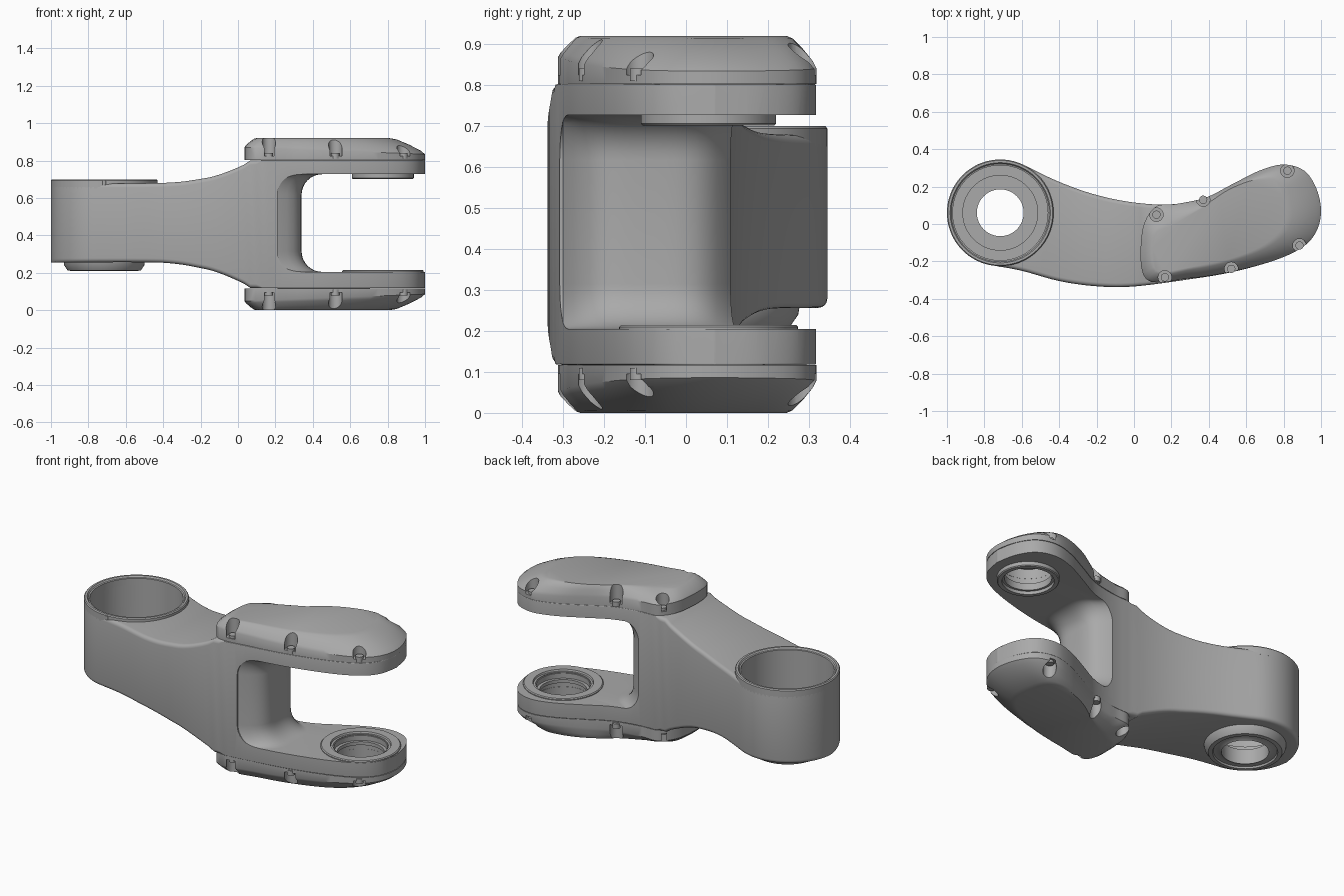
import bpy, bmesh, math
from mathutils import Vector

if "Cube" in bpy.data.objects:
    bpy.data.objects.remove(bpy.data.objects["Cube"])

grey = bpy.data.materials.new("cast_grey")
grey.use_nodes = True
COLOUR = (0.4, 0.4, 0.4, 1)
grey.diffuse_color = COLOUR
grey.node_tree.nodes["Principled BSDF"].inputs["Base Color"].default_value = COLOUR

HEIGHT = 0.92
HUB = (-0.715, 0.06)      # large bearing axis
FORK = (0.775, 0.055)     # fork bearing axis
HUB_R = 0.285


def finish(bm, name):
    bmesh.ops.remove_doubles(bm, verts=bm.verts, dist=1e-5)
    bmesh.ops.recalc_face_normals(bm, faces=bm.faces)
    mesh = bpy.data.meshes.new(name)
    bm.to_mesh(mesh)
    bm.free()
    mesh.materials.append(grey)
    obj = bpy.data.objects.new(name, mesh)
    bpy.context.collection.objects.link(obj)
    return obj


def loft(name, rings, closed=False):
    """Skin a list of equal rings; cap the ends unless the loft closes on itself."""
    bm = bmesh.new()
    loops = [[bm.verts.new(p) for p in ring] for ring in rings]
    pairs = list(zip(loops, loops[1:]))
    if closed:
        pairs.append((loops[-1], loops[0]))
    else:
        bm.faces.new(loops[0])
        bm.faces.new(loops[-1])
    for a, b in pairs:
        for i in range(len(a)):
            j = (i + 1) % len(a)
            bm.faces.new((a[i], a[j], b[j], b[i]))
    return finish(bm, name)


def lathe(name, centre, profile, sides=72):
    """Turn a closed (radius, height) profile round a vertical axis."""
    rings = []
    for i in range(sides):
        a = 2 * math.pi * i / sides
        rings.append([(centre[0] + r * math.cos(a), centre[1] + r * math.sin(a), z)
                      for r, z in profile])
    return loft(name, rings, closed=True)


def rod(name, centre, r, z0, z1, sides=24):
    return lathe(name, centre, [(0, z0), (r, z0), (r, z1), (0, z1)], sides)


def smooth_path(pts, steps=6, closed=False):
    """Catmull-Rom curve through the points."""
    pts = [Vector(p) for p in pts]
    n, out = len(pts), []
    for i in range(n if closed else n - 1):
        if closed:
            p0, p1, p2, p3 = (pts[(i + k) % n] for k in (-1, 0, 1, 2))
        else:
            p0, p1, p2, p3 = (pts[min(max(i + k, 0), n - 1)] for k in (-1, 0, 1, 2))
        for s in range(steps):
            t = s / steps
            out.append(p1 + 0.5 * t * (p2 - p0 + t * (2 * p0 - 5 * p1 + 4 * p2 - p3
                       + t * (3 * (p1 - p2) + p3 - p0))))
    return out if closed else out + [pts[-1]]


def lookup(path, x):
    for a, b in zip(path, path[1:]):
        if a.x <= x <= b.x and b.x > a.x:
            return a.y + (b.y - a.y) * (x - a.x) / (b.x - a.x)
    return path[0].y if x < path[0].x else path[-1].y


def cut(target, cutter):
    mod = target.modifiers.new("cut", "BOOLEAN")
    mod.operation, mod.solver, mod.object = "DIFFERENCE", "EXACT", cutter
    cutter.hide_render = True
    bpy.context.view_layer.objects.active = target
    bpy.ops.object.modifier_apply(modifier=mod.name)
    bpy.data.objects.remove(cutter)


# Plan edges and roof line of the arm
tip = [(0.8, 0.318), (0.91, 0.285), (0.975, 0.19), (1, 0.07)]
back_edge = smooth_path([(-0.6, 0.321), (-0.4, 0.225), (-0.2, 0.155), (0, 0.115), (0.2, 0.105),
                         (0.38, 0.14), (0.52, 0.21), (0.67, 0.285)] + tip)
front_edge = smooth_path([(-0.76, -0.221), (-0.6, -0.25), (-0.4, -0.305), (-0.2, -0.333),
                          (0, -0.334), (0.3, -0.295), (0.52, -0.258), (0.75, -0.195),
                          (0.9, -0.125), (0.975, -0.04), (1, 0.07)])
roof = smooth_path([(-1, 0.68), (-0.42, 0.68), (-0.2, 0.702), (-0.1, 0.725), (0, 0.763),
                    (0.06, 0.79), (0.13, 0.802), (1, 0.802)])


def section(x):
    """Rounded rectangle across the arm at station x."""
    round_y = math.sqrt(max(HUB_R ** 2 - (x - HUB[0]) ** 2, 0))
    y0 = HUB[1] - round_y if x < -0.76 else lookup(front_edge, x)
    y1 = HUB[1] + round_y if x < -0.6 else lookup(back_edge, x)
    z1 = lookup(roof, x)
    z0 = HEIGHT - z1 + (0.015 if x < -0.4 else 0.015 * max(0, -x / 0.4))
    r = min(0.022 if x < 0.1 else 0.004, (y1 - y0) * 0.45)
    ring = []
    for k, (cy, cz) in enumerate([(y1 - r, z1 - r), (y0 + r, z1 - r),
                                  (y0 + r, z0 + r), (y1 - r, z0 + r)]):
        for s in range(5):
            a = math.pi / 2 * (k + s / 4)
            ring.append((x, cy + r * math.cos(a), cz + r * math.sin(a)))
    return ring


N = 96
arm = loft("forked_arm", [section(-0.9998 * math.cos(math.pi * i / N)) for i in range(N + 1)])

# Fork gap: rounded slot whose throat curves away at the front and back
slot_rings = []
for i in range(41):
    y = -0.5 + i * 0.025
    shift = -0.13 * min(1, abs(y + 0.09) / 0.21) ** 4
    ring = [(1.3, y, 0.205), (1.3, y, 0.727)]
    for cz, a0 in ((0.617, 90), (0.315, 180)):
        for s in range(9):
            a = math.radians(a0 + s * 90 / 8)
            ring.append((0.45 + shift + 0.11 * math.cos(a), y, cz + 0.11 * math.sin(a)))
    slot_rings.append(ring)
cut(arm, loft("slot_cutter", slot_rings))

# Hub bore, stepped and open at the bottom
cut(arm, lathe("hub_cutter", HUB, [(0, 0.85), (0.256, 0.85), (0.256, 0.36), (0.2, 0.36),
                                   (0.2, 0.29), (0.125, 0.29), (0.125, 0.1), (0, 0.1)]))
hub_rim = lathe("hub_rim", HUB, [(HUB_R, 0.65), (HUB_R, 0.694), (0.28, 0.7),
                                 (0.268, 0.7), (0.262, 0.692), (0.254, 0.69), (0.254, 0.65)])
hub_flange = lathe("hub_flange", HUB, [(0.218, 0.265), (0.214, 0.24), (0.195, 0.212),
                                       (0.172, 0.21), (0.168, 0.22), (0.14, 0.22),
                                       (0.125, 0.212), (0.125, 0.3), (0.2, 0.3)])
rim_key = rod("rim_key", (HUB[0], HUB[1] - 0.281), 0.01, 0.67, 0.695, 12)

# Fork covers: flat plate with sloping shoulders
cover_base = [(0.042, -0.05), (0.11, 0.088), (0.22, 0.106), (0.38, 0.14), (0.52, 0.21),
              (0.67, 0.285)] + tip + [(0.975, -0.04), (0.9, -0.125), (0.75, -0.195),
              (0.52, -0.256), (0.3, -0.29), (0.065, -0.295)]
cover_top = [(0.11, -0.06), (0.2, -0.01), (0.28, 0.04), (0.38, 0.1), (0.5, 0.18), (0.62, 0.23),
             (0.72, 0.245), (0.78, 0.21), (0.8, 0.14), (0.81, 0.06), (0.8, 0), (0.76, -0.06),
             (0.66, -0.13), (0.5, -0.19), (0.32, -0.23), (0.12, -0.25)]
base_path = smooth_path(cover_base, closed=True)
top_path = smooth_path(cover_top, closed=True)
screw_spots = [(0.12, 0.05), (0.37, 0.13), (0.82, 0.285), (0.885, -0.115), (0.52, -0.24),
               (0.165, -0.285)]


def shoulder(p):
    return 0.872 - 0.038 * p.x


def cover(name, flip):
    def lift(z):
        return HEIGHT - z if flip else z
    rings = [[(p.x, p.y, lift(0.803)) for p in base_path],
             [(p.x, p.y, lift(shoulder(p))) for p in base_path]]
    for t, rise in ((0.12, 0.22), (0.45, 0.6), (0.8, 0.92), (1, 1)):
        ring = []
        for p, q in zip(base_path, top_path):
            m, z = p.lerp(q, t), shoulder(p)
            ring.append((m.x, m.y, lift(z + (HEIGHT - z) * rise)))
        rings.append(ring)
    obj = loft(name, rings)
    for spot in screw_spots:
        cut(obj, rod("pocket_cutter", spot, 0.036, lift(0.825), lift(1.1)))
        rod(name + "_screw", spot, 0.022, lift(0.81), lift(0.84), 18)
    return obj


upper_cover = cover("upper_cover", False)
lower_cover = cover("lower_cover", True)

# Fork bearing seats and their bores
for part, z0, z1 in ((upper_cover, 0.6, 0.86), (lower_cover, 0.06, 0.32)):
    for target in (arm, part):
        cut(target, rod("bore_cutter", FORK, 0.15, z0, z1, 72))
upper_seat = lathe("upper_bearing_seat", FORK, [(0.165, 0.74), (0.165, 0.706), (0.16, 0.701),
                                                (0.138, 0.701), (0.138, 0.72), (0.125, 0.72),
                                                (0.125, 0.76), (0.165, 0.76)])
lower_seat = lathe("lower_bearing_seat", FORK, [(0.218, 0.19), (0.218, 0.21), (0.213, 0.215),
                                                (0.165, 0.215), (0.16, 0.2), (0.145, 0.2),
                                                (0.145, 0.17), (0.128, 0.17), (0.128, 0.15),
                                                (0.18, 0.15)])

bpy.ops.object.select_all(action="DESELECT")
for obj in bpy.context.scene.objects:
    if obj.type == "MESH" and grey.name in obj.data.materials:
        obj.select_set(True)
        bpy.context.view_layer.objects.active = obj
bpy.ops.object.shade_smooth_by_angle(angle=math.radians(32))
